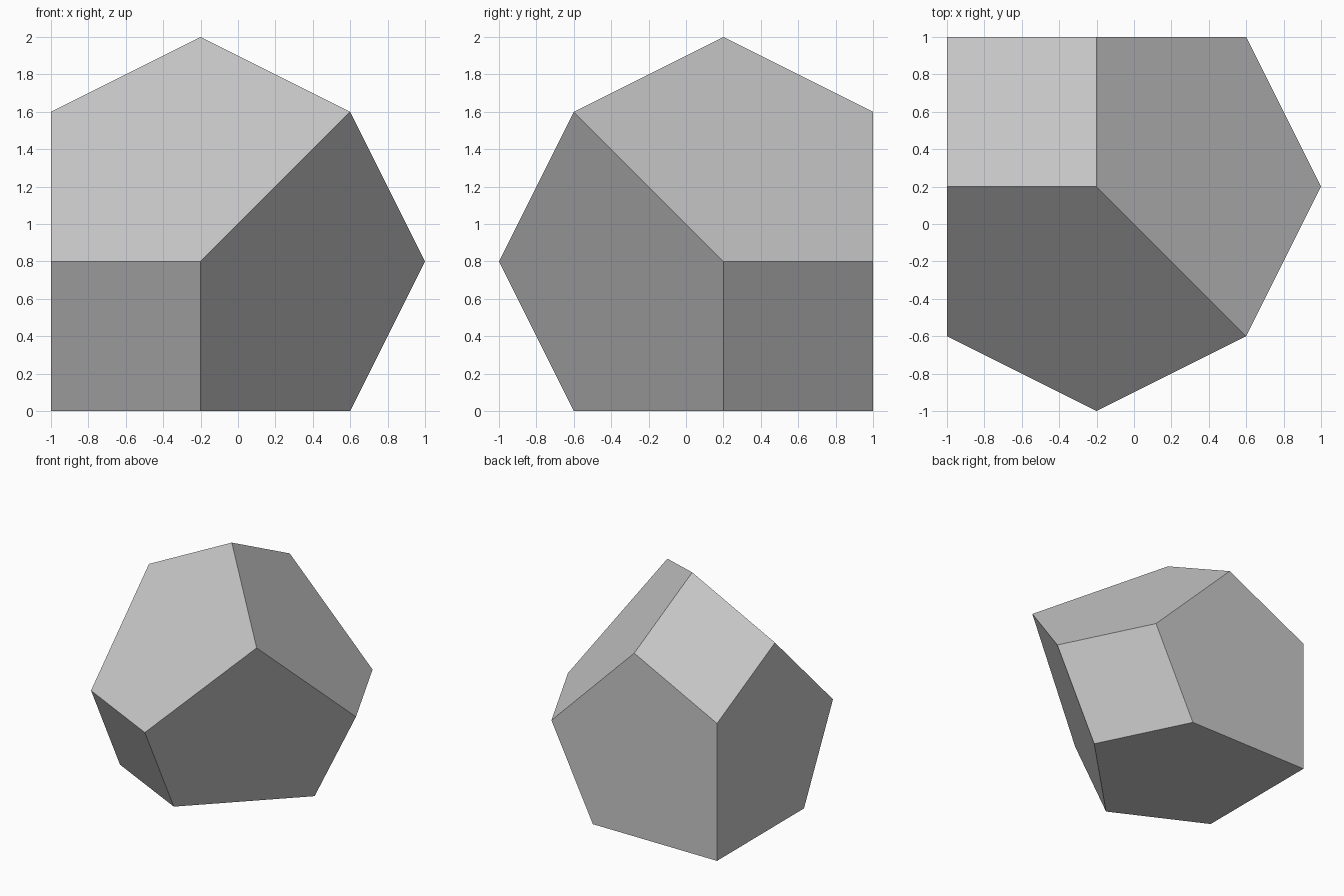
import bpy
import bmesh
from mathutils import Vector

default = bpy.data.objects.get("Cube")
if default:
    bpy.data.objects.remove(default, do_unlink=True)

# Single flat colour
grey = bpy.data.materials.new("light_grey")
grey.use_nodes = True
colour = (0.58, 0.58, 0.58, 1.0)
grey.diffuse_color = colour
grey.node_tree.nodes["Principled BSDF"].inputs["Base Color"].default_value = colour


def slice_off(bm, normal, reach):
    """Cut away everything beyond normal . p = reach and cap the opening."""
    n = Vector(normal)
    result = bmesh.ops.bisect_plane(
        bm, geom=bm.verts[:] + bm.edges[:] + bm.faces[:], dist=1e-5,
        plane_co=n * (reach / n.length_squared), plane_no=n.normalized(),
        clear_outer=True)
    rim = [e for e in result["geom_cut"]
           if isinstance(e, bmesh.types.BMEdge) and e.is_boundary]
    bmesh.ops.edgeloop_fill(bm, edges=rim)


# Block with one untouched corner, trimmed symmetrically about its diagonal
bm = bmesh.new()
bmesh.ops.create_cube(bm, size=2)
for axis in range(3):
    # Large pentagonal face
    pentagon = [2, 2, 2]
    pentagon[axis] = -1
    slice_off(bm, (pentagon[0], -pentagon[1], pentagon[2]), 1.8)
for axis in range(3):
    # Four-sided face
    quad = [-1, -1, -1]
    quad[axis] = 2
    slice_off(bm, (quad[0], -quad[1], quad[2]), 2.4)

# Clean up and stand the solid on the ground
bmesh.ops.remove_doubles(bm, verts=bm.verts[:], dist=1e-4)
bmesh.ops.dissolve_limit(bm, angle_limit=0.01, verts=bm.verts[:], edges=bm.edges[:])
bmesh.ops.recalc_face_normals(bm, faces=bm.faces[:])
bmesh.ops.translate(bm, verts=bm.verts[:], vec=(0, 0, 1))

mesh = bpy.data.meshes.new("nine_sided_solid")
bm.to_mesh(mesh)
bm.free()
mesh.materials.append(grey)
solid = bpy.data.objects.new("nine_sided_solid", mesh)
bpy.context.collection.objects.link(solid)
